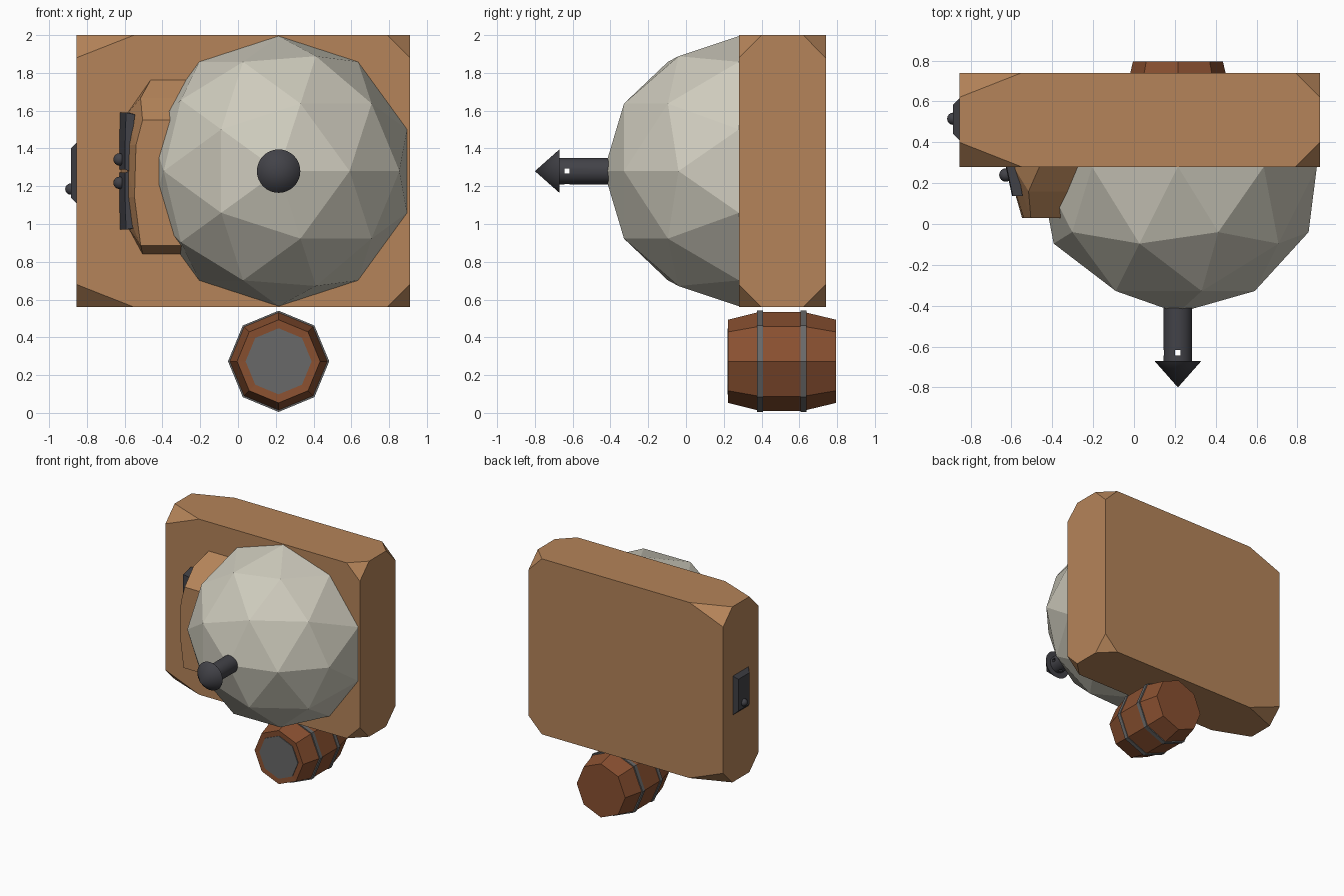
import bpy, bmesh, math
from mathutils import Matrix, Vector

if "Cube" in bpy.data.objects:
    bpy.data.objects.remove(bpy.data.objects["Cube"])


def material(name, rgb):
    m = bpy.data.materials.new(name)
    m.diffuse_color = (*rgb, 1)
    m.use_nodes = True
    m.node_tree.nodes["Principled BSDF"].inputs["Base Color"].default_value = m.diffuse_color
    return m


WOOD = material("light_wood", (0.46, 0.23, 0.10))
RED_WOOD = material("dark_wood", (0.25, 0.08, 0.03))
PALE = material("pale_stone", (0.62, 0.60, 0.51))
IRON = material("dark_iron", (0.055, 0.055, 0.065))
BAND = material("grey_metal", (0.14, 0.14, 0.14))


def finish(name, bm, mat):
    bmesh.ops.recalc_face_normals(bm, faces=bm.faces)
    me = bpy.data.meshes.new(name)
    bm.to_mesh(me)
    bm.free()
    ob = bpy.data.objects.new(name, me)
    bpy.context.collection.objects.link(ob)
    me.materials.append(mat)
    return ob


def hull(name, points, mat):
    bm = bmesh.new()
    for p in points:
        bm.verts.new(p)
    bmesh.ops.convex_hull(bm, input=bm.verts)
    bmesh.ops.dissolve_limit(bm, angle_limit=0.01, verts=bm.verts, edges=bm.edges)
    return finish(name, bm, mat)


def lathe_y(name, profile, sides, mat, x, z, closed=False):
    """Spin a (y, radius) profile round an axis along y."""
    bm = bmesh.new()
    rings = []
    for y, r in profile:
        n = 1 if r == 0 else sides
        rings.append([bm.verts.new((x + r * math.cos(math.tau * i / sides), y,
                                    z + r * math.sin(math.tau * i / sides))) for i in range(n)])
    pairs = list(zip(rings, rings[1:]))
    if closed:
        pairs.append((rings[-1], rings[0]))
    for a, b in pairs:
        for i in range(sides):
            j = (i + 1) % sides
            quad = [a[i % len(a)], a[j % len(a)], b[j % len(b)], b[i % len(b)]]
            bm.faces.new(list(dict.fromkeys(quad)))
    if not closed:
        for ring in (rings[0], rings[-1]):
            if len(ring) > 1:
                bm.faces.new(ring)
    return finish(name, bm, mat)


def smooth(ob):
    bpy.ops.object.select_all(action='DESELECT')
    ob.select_set(True)
    bpy.context.view_layer.objects.active = ob
    bpy.ops.object.shade_smooth_by_angle(angle=math.radians(35))


def knob(name, loc, r):
    bm = bmesh.new()
    bmesh.ops.create_uvsphere(bm, u_segments=16, v_segments=8, radius=r,
                              matrix=Matrix.Translation(loc))
    smooth(finish(name, bm, IRON))


# main block with its eight corners cut off
lo, hi = Vector((-0.855, 0.28, 0.56)), Vector((0.91, 0.74, 2.0))
pts = []
for x, dx in ((lo.x, 0.305), (hi.x, -0.12)):
    for y, dy in ((lo.y, 0.12), (hi.y, -0.12)):
        for z, dz in ((lo.z, 0.12), (hi.z, -0.12)):
            pts += [(x + dx, y, z), (x, y + dy, z), (x, y, z + dz)]
hull("main_block", pts, WOOD)

# faceted half dome, pole facing the front
bm = bmesh.new()
bmesh.ops.create_icosphere(bm, subdivisions=2, radius=0.715,
                           matrix=Matrix.Translation((0.215, 0.28, 1.28)) @ Matrix.Rotation(math.pi / 2, 4, 'X'))
bmesh.ops.delete(bm, geom=[v for v in bm.verts if v.co.y > 0.30], context='VERTS')
finish("dome", bm, PALE)

# side bulge: front rim, shoulder and back rim as (x, z) outlines
rims = {
    0.03: [(-0.505, 1.55), (-0.54, 1.418), (-0.548, 1.143), (-0.515, 0.885), (-0.2, 0.885), (-0.2, 1.55)],
    0.16: [(-0.516, 1.667), (-0.2, 1.667)],
    0.28: [(-0.463, 1.762), (-0.59, 1.58), (-0.62, 1.42), (-0.62, 1.14), (-0.575, 0.97),
           (-0.505, 0.84), (-0.2, 0.84), (-0.2, 1.762)],
}
hull("side_bulge", [(x, y, z) for y, rim in rims.items() for x, z in rim], WOOD)

# two curved shutters on the bulge, mirrored about z = 1.28
for side, s in (("upper", 1), ("lower", -1)):
    bm = bmesh.new()
    rows = []
    for h, left, right in ((0.31, -0.628, -0.545), (0.16, -0.632, -0.566), (0.008, -0.632, -0.57)):
        z = 1.28 + s * h
        rows.append([bm.verts.new(p) for p in (
            (left + 0.035, 0.137, z), (right, 0.137, z + s * -0.01),
            (right - 0.03, 0.30, z), (left, 0.30, z))])
    for a, b in zip(rows, rows[1:]):
        for i in range(4):
            j = (i + 1) % 4
            bm.faces.new((a[i], a[j], b[j], b[i]))
    bm.faces.new(rows[0])
    bm.faces.new(rows[-1])
    finish(side + "_shutter", bm, IRON)
    knob(side + "_shutter_knob", (-0.627, 0.24, 1.28 + s * 0.062), 0.033)

# bevelled hatch on the left wall
hull("hatch", [(x, y, z) for x, i in ((-0.85, 0), (-0.885, 0.035))
               for y in (0.407 + i, 0.62 - i) for z in (1.105 + i, 1.435 - i)], IRON)
knob("hatch_knob", (-0.885, 0.515, 1.185), 0.03)

# barrel with octagonal staves, two hoops and a grey front lid
lathe_y("barrel", [(0.225, 0.175), (0.222, 0.22), (0.39, 0.262), (0.62, 0.262), (0.795, 0.22)],
        8, RED_WOOD, 0.215, 0.273)
lathe_y("barrel_lid", [(0.219, 0.175), (0.24, 0.175)], 8, BAND, 0.215, 0.273)
for name, y in (("front_hoop", 0.375), ("back_hoop", 0.605)):
    lathe_y(name, [(y, 0.25), (y, 0.268), (y + 0.032, 0.268), (y + 0.032, 0.25)],
            8, BAND, 0.215, 0.273, closed=True)

# pointed spout with crossed square holes behind the tip
shaft = lathe_y("spout_shaft", [(-0.67, 0.07), (-0.38, 0.07)], 32, IRON, 0.215, 1.28)
for name, size in (("hole_cutter_x", (0.3, 0.027, 0.027)), ("hole_cutter_z", (0.027, 0.027, 0.3))):
    bm = bmesh.new()
    bmesh.ops.create_cube(bm, size=1, matrix=Matrix.Translation((0.215, -0.63, 1.28)) @ Matrix.Diagonal((*size, 1)))
    cutter = finish(name, bm, IRON)
    cutter.hide_render = True
    cutter.hide_set(True)
    mod = shaft.modifiers.new(name, 'BOOLEAN')
    mod.operation = 'DIFFERENCE'
    mod.object = cutter
smooth(shaft)
smooth(lathe_y("spout_tip", [(-0.80, 0), (-0.67, 0.115)], 32, IRON, 0.215, 1.28))
